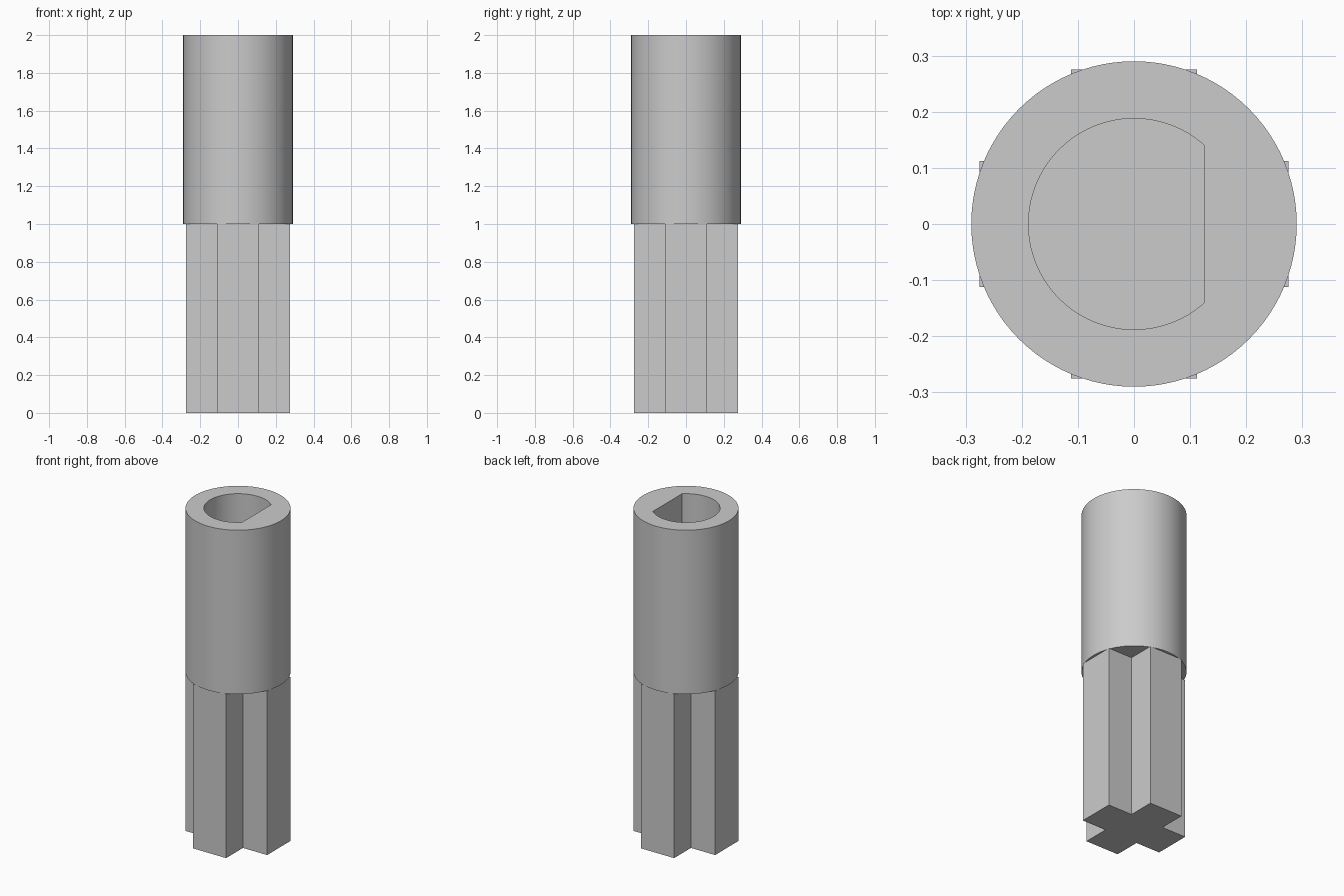
import bpy, bmesh, math

if "Cube" in bpy.data.objects:
    bpy.data.objects.remove(bpy.data.objects["Cube"], do_unlink=True)

grey = bpy.data.materials.new("plain grey")
grey.use_nodes = True
colour = (0.6, 0.6, 0.6, 1)
grey.diffuse_color = colour
grey.node_tree.nodes["Principled BSDF"].inputs["Base Color"].default_value = colour

SLEEVE_R, BORE_R, FLAT_X = 0.29, 0.188, 0.125
ARM, HALF_W = 0.275, 0.112
MID, TOP, BORE_FLOOR = 1.0, 2.0, 1.1


def arc(radius, start, end, count):
    """Points along an arc, both ends included."""
    angles = [start + (end - start) * i / (count - 1) for i in range(count)]
    return [(radius * math.cos(a), radius * math.sin(a)) for a in angles]


def prism(name, outline, z0, z1):
    """Extrude a closed outline from z0 up to z1."""
    bm = bmesh.new()
    base = bm.faces.new([bm.verts.new((x, y, z0)) for x, y in outline])
    grown = bmesh.ops.extrude_face_region(bm, geom=[base])["geom"]
    for v in grown:
        if isinstance(v, bmesh.types.BMVert):
            v.co.z = z1
    bmesh.ops.recalc_face_normals(bm, faces=bm.faces)
    mesh = bpy.data.meshes.new(name)
    bm.to_mesh(mesh)
    bm.free()
    mesh.materials.append(grey)
    obj = bpy.data.objects.new(name, mesh)
    bpy.context.collection.objects.link(obj)
    return obj


# Cross-shaped axle: one quarter of the outline turned four times
cross = []
for turn in range(4):
    c, s = [(1, 0), (0, 1), (-1, 0), (0, -1)][turn]
    for x, y in [(ARM, -HALF_W), (ARM, HALF_W), (HALF_W, HALF_W)]:
        cross.append((c * x - s * y, s * x + c * y))
prism("cross_axle", cross, 0, MID)

# Round sleeve
sleeve = prism("sleeve", arc(SLEEVE_R, 0, math.tau, 97)[:-1], MID, TOP)

# D-shaped blind bore, cut into the top of the sleeve
corner = math.acos(FLAT_X / BORE_R)
cutter = prism("bore_cutter", arc(BORE_R, corner, math.tau - corner, 72),
               BORE_FLOOR, TOP + 0.1)
cutter.hide_render = True
cut = sleeve.modifiers.new("bore", 'BOOLEAN')
cut.operation = 'DIFFERENCE'
cut.solver = 'EXACT'
cut.object = cutter

bpy.ops.object.select_all(action='DESELECT')
sleeve.select_set(True)
bpy.context.view_layer.objects.active = sleeve
bpy.ops.object.modifier_apply(modifier=cut.name)
bpy.data.objects.remove(cutter, do_unlink=True)
bpy.ops.object.shade_smooth_by_angle(angle=math.radians(30))
